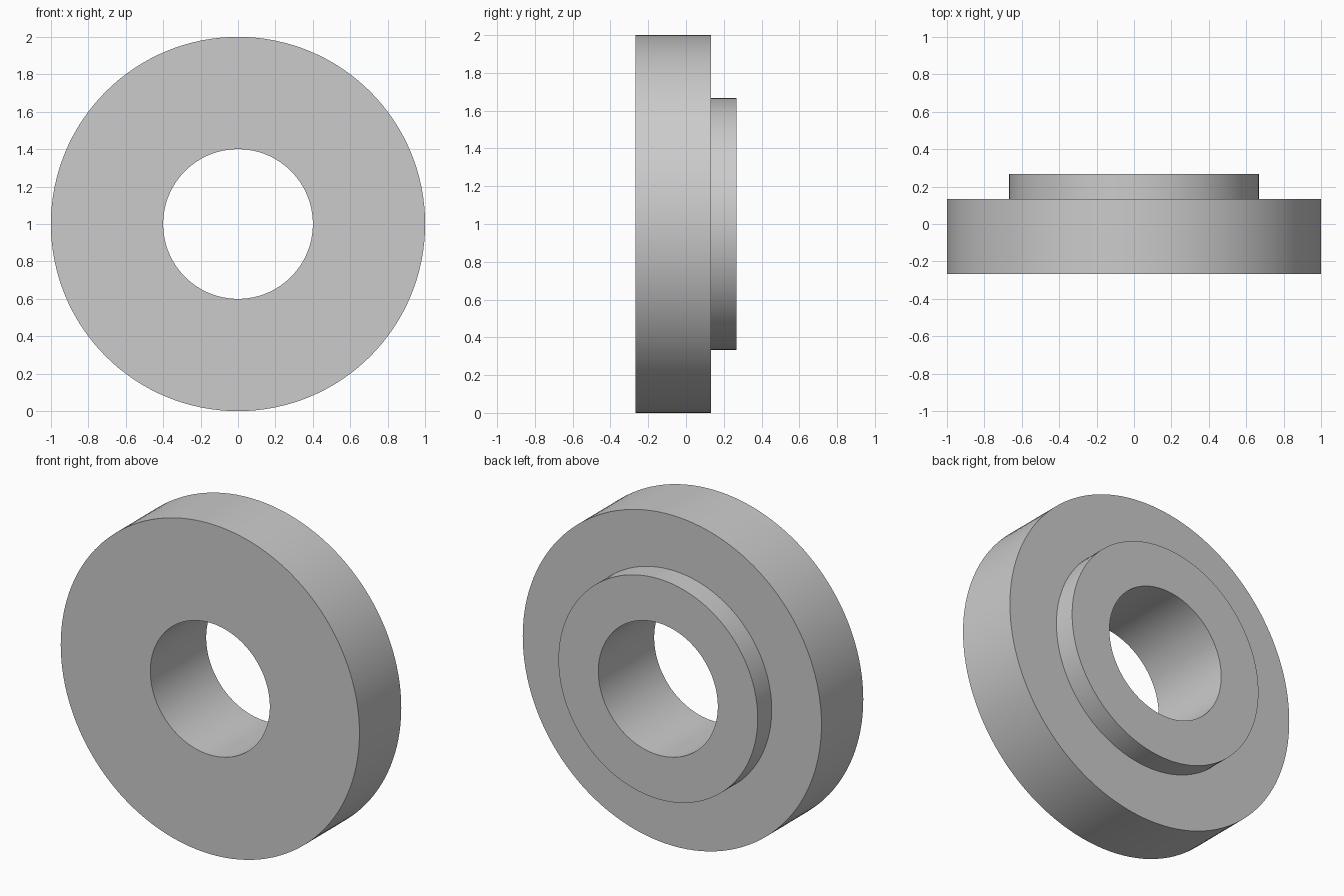
import bpy, bmesh
from math import sin, cos, tau, radians

cube = bpy.data.objects.get("Cube")
if cube:
    bpy.data.objects.remove(cube, do_unlink=True)

# Plain grey material
grey = bpy.data.materials.new("light_grey")
grey.use_nodes = True
colour = (0.6, 0.6, 0.6, 1)
grey.diffuse_color = colour
grey.node_tree.nodes["Principled BSDF"].inputs["Base Color"].default_value = colour

# Stepped cross-section as (radius, y), turned around the bore axis
SEGMENTS = 128
CENTRE_Z = 1.0
BORE, HUB, RIM = 0.4, 0.667, 1.0
FRONT, STEP, BACK = -0.267, 0.133, 0.267
profile = [(BORE, FRONT), (RIM, FRONT), (RIM, STEP),
           (HUB, STEP), (HUB, BACK), (BORE, BACK)]

bm = bmesh.new()
rings = []
for i in range(SEGMENTS):
    a = tau * i / SEGMENTS
    rings.append([bm.verts.new((r * sin(a), y, CENTRE_Z + r * cos(a)))
                  for r, y in profile])
for i, ring in enumerate(rings):
    following = rings[(i + 1) % SEGMENTS]
    for j in range(len(profile)):
        k = (j + 1) % len(profile)
        bm.faces.new((ring[j], ring[k], following[k], following[j]))
bmesh.ops.recalc_face_normals(bm, faces=bm.faces)

mesh = bpy.data.meshes.new("flanged_collar")
bm.to_mesh(mesh)
bm.free()
mesh.materials.append(grey)
collar = bpy.data.objects.new("flanged_collar", mesh)
bpy.context.collection.objects.link(collar)

# Smooth round walls with crisp rims
bpy.ops.object.select_all(action="DESELECT")
collar.select_set(True)
bpy.context.view_layer.objects.active = collar
bpy.ops.object.shade_smooth_by_angle(angle=radians(30))
